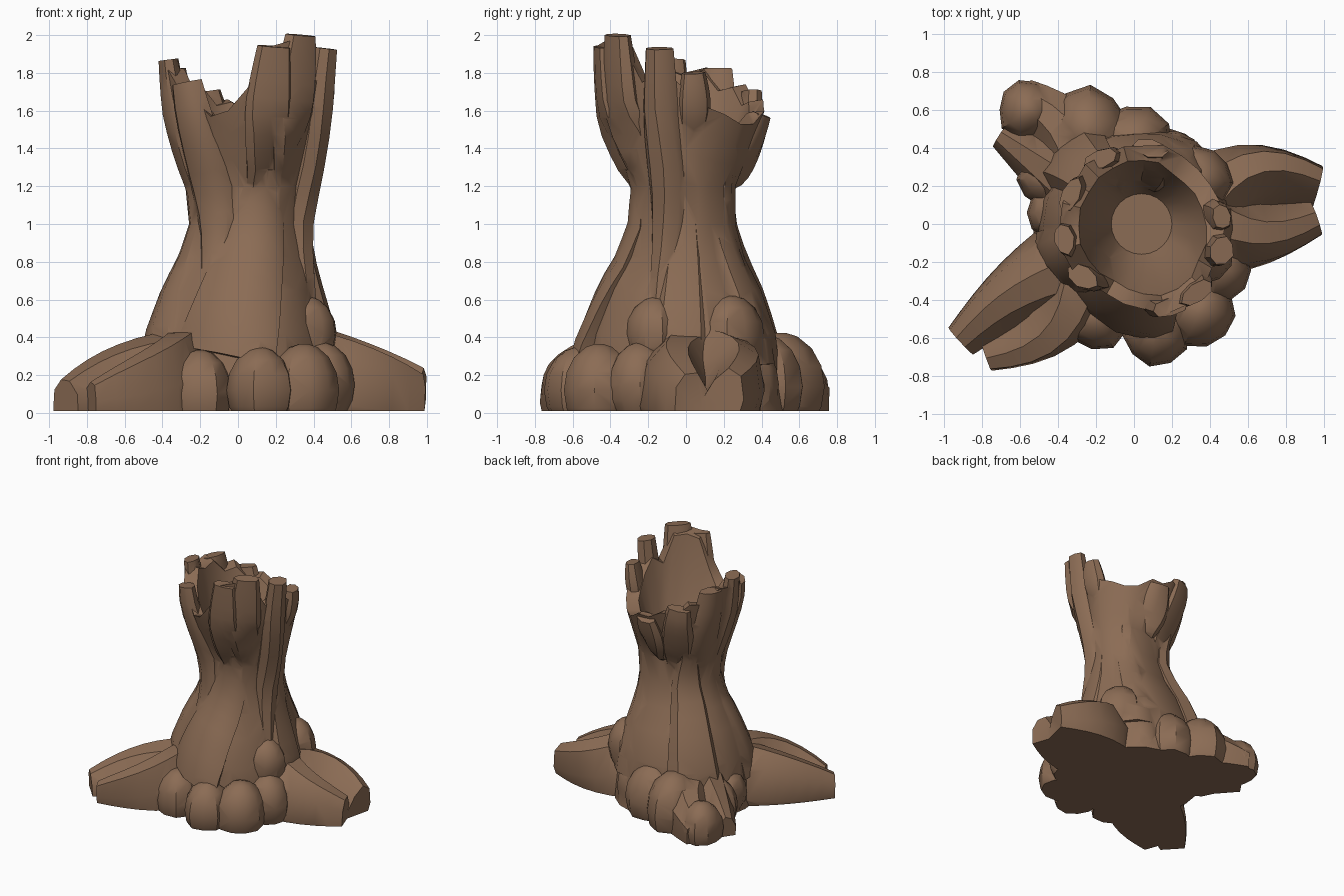
import bpy, bmesh, math, random
from mathutils import Vector

if "Cube" in bpy.data.objects:
    bpy.data.objects.remove(bpy.data.objects["Cube"])

random.seed(4)
bark = bpy.data.materials.new("bark")
bark.diffuse_color = (0.26, 0.15, 0.09, 1)
bark.use_nodes = True
bark.node_tree.nodes["Principled BSDF"].inputs["Base Color"].default_value = bark.diffuse_color
parts = bpy.data.collections.new("parts")
bpy.context.scene.collection.children.link(parts)


def make(name, rings, coll):
    """Closed loft through equal-sized rings, flat caps at both ends."""
    bm = bmesh.new()
    vs = [[bm.verts.new(p) for p in r] for r in rings]
    n = len(rings[0])
    for a, b in zip(vs, vs[1:]):
        for i in range(n):
            j = (i + 1) % n
            bm.faces.new((a[i], a[j], b[j], b[i]))
    bm.faces.new(vs[0][::-1])
    bm.faces.new(vs[-1])
    bmesh.ops.recalc_face_normals(bm, faces=bm.faces)
    me = bpy.data.meshes.new(name)
    bm.to_mesh(me)
    bm.free()
    ob = bpy.data.objects.new(name, me)
    coll.objects.link(ob)
    return ob


def strand(name, path, sides=9):
    """Ridged wood strand along (point, half width, half depth) stations."""
    ridge = [random.uniform(0.92, 1.08) for _ in range(sides)]
    rings = []
    for i, (p, w, h) in enumerate(path):
        t = (path[min(i + 1, len(path) - 1)][0] - path[max(i - 1, 0)][0]).normalized()
        up = Vector((0, 0, 1)) + Vector((p.x - 0.03, p.y, 0)).normalized() * 0.7
        up = (up - t * up.dot(t)).normalized()
        side = t.cross(up)
        rings.append([p + side * w * ridge[k] * math.cos(math.tau * k / sides)
                      + up * h * ridge[k] * math.sin(math.tau * k / sides) for k in range(sides)])
    make(name, rings, parts)


# Trunk profile: z, centre x, radius x, radius y
LEVELS = [(-0.1, 0, 0.54, 0.56), (0.42, 0.01, 0.48, 0.5), (0.65, 0.02, 0.41, 0.42), (0.82, 0.04, 0.35, 0.33),
          (1.0, 0.06, 0.31, 0.28), (1.2, 0.06, 0.33, 0.28), (1.6, 0.05, 0.41, 0.44), (2.1, 0.05, 0.47, 0.49)]
# Rim height every 15 degrees, anticlockwise from +x
RIM = [1.72, 1.62, 1.58, 1.53, 1.53, 1.6, 1.6, 1.66, 1.64, 1.74, 1.72, 1.83,
       1.8, 1.84, 1.74, 1.66, 1.57, 1.6, 1.72, 1.94, 1.97, 1.96, 1.75, 1.82]


def wall(a, z, inset=0):
    """Point on the trunk surface at angle a and height z."""
    k = max(i for i in range(len(LEVELS) - 1) if LEVELS[i][0] <= z)
    p, q = LEVELS[k], LEVELS[k + 1]
    u = (z - p[0]) / (q[0] - p[0])
    _, cx, rx, ry = [s + (e - s) * u for s, e in zip(p, q)]
    return Vector((cx + (rx - inset) * math.cos(a), -0.01 + (ry - inset) * math.sin(a), z))


# Hollow trunk: outside up to the ragged rim, then down to a small round floor
angles = [math.tau * i / 24 for i in range(24)]
groove = [random.uniform(-0.015, 0.02) for _ in angles]
rings = [[wall(a, l[0], g) for a, g in zip(angles, groove)] for l in LEVELS[:6]]
for f in (0.35, 0.7, 1):
    rings.append([wall(a, 1.2 + (r - 1.2) * f, g) for a, r, g in zip(angles, RIM, groove)])
for f in (0.98, 0.5, 0):
    ring = []
    for a, r in zip(angles, RIM):
        floor = Vector((0.04 + 0.16 * math.cos(a), 0.16 * math.sin(a), 1.2))
        ring.append(floor.lerp(wall(a, 1.2 + (r - 1.2) * f, 0.09), f ** 0.5))
    rings.append(ring)
stump = make("tree_stump", rings, bpy.context.scene.collection)

# Roots: tip x, tip y, sideways bend, tip half width, tip height
ROOTS = {
    "root_right_back": (0.965, 0.19, 0.11, 0.11, 0.21),
    "root_right_front": (0.955, 0.04, -0.07, 0.1, 0.19),
    "root_front_left": (-0.91, -0.62, -0.04, 0.1, 0.16),
    "root_front_left_side": (-0.78, -0.69, 0.1, 0.09, 0.14),
    "root_back_left": (-0.6, 0.66, -0.06, 0.12, 0.18),
    "root_back_left_side": (-0.7, 0.47, 0, 0.08, 0.15),
}
for name, (x, y, bend, w, h) in ROOTS.items():
    tip = Vector((x, y, 0))
    perp = Vector((-y, x, 0)).normalized()
    path = []
    for i in range(9):
        t = i / 8
        p = tip * (0.25 + 0.75 * t) + perp * bend * math.sin(math.pi * t)
        p.z = 0.03 + 0.04 * (1 - t)
        path.append((p, w + (0.27 - w) * (1 - t), h + (0.4 - h) * (1 - t * t)))
    strand(name, path)

# Rounded burls around the foot: x, y, z, radius
BURLS = [(0.12, -0.57, 0.12, 0.175), (-0.2, -0.49, 0.1, 0.18), (-0.42, -0.46, 0.08, 0.18),
         (0.35, -0.46, 0.12, 0.19), (0.45, -0.25, 0.15, 0.17), (0.37, -0.16, 0.42, 0.15),
         (0.35, 0.24, 0.4, 0.17), (0, 0.42, 0.14, 0.21), (-0.24, 0.5, 0.14, 0.22),
         (-0.42, 0.06, 0.15, 0.14), (-0.46, 0.24, 0.12, 0.16), (-0.56, 0.6, 0.1, 0.16),
         (0.2, 0.33, 0.15, 0.17)]
for n, (x, y, z, r) in enumerate(BURLS):
    step = math.pi / 8
    turn = random.random()
    bumps = [r * random.uniform(0.93, 1.07) for _ in range(10)]
    make(f"burl_{n}", [[Vector((x + b * math.sin(step * j) * math.cos(turn + math.tau * k / 10),
                                y + b * math.sin(step * j) * math.sin(turn + math.tau * k / 10),
                                z - 1.3 * r * math.cos(step * j))) for k, b in enumerate(bumps)]
                       for j in (1, 2, 3, 4, 5, 6, 7, 7.7)], parts)

# Strands on the trunk: top angle, bottom angle, top z, bottom z, half width, half depth
STRANDS = {
    "buttress_back_left": (132, 135, 1.35, 0.15, 0.21, 0.14),
    "buttress_front": (-72, -98, 1.3, 0.3, 0.27, 0.1),
    "buttress_right": (2, -2, 1.35, 0.2, 0.16, 0.09),
    "buttress_back_right": (48, 52, 1.5, 0.25, 0.15, 0.08),
    "buttress_left": (190, 205, 1.2, 0.25, 0.18, 0.08),
    "tooth_front": (-50, -55, 2.0, 1.15, 0.12, 0.065),
    "tooth_front_inner": (-71, -78, 1.94, 1.05, 0.12, 0.06),
    "spike_right": (-17, -20, 1.93, 0.4, 0.1, 0.08),
    "spike_right_back": (6, 8, 1.8, 1.4, 0.08, 0.06),
    "spike_left": (189, 192, 1.87, 0.95, 0.1, 0.065),
    "spike_front_left": (218, 242, 1.75, 0.6, 0.11, 0.07),
    "splinter_left": (158, 155, 1.82, 0.95, 0.12, 0.06),
    "splinter_back_left": (125, 115, 1.7, 1.0, 0.12, 0.06),
    "splinter_back": (85, 88, 1.58, 1.15, 0.12, 0.06),
}
for name, (a0, a1, z0, z1, w, h) in STRANDS.items():
    path = []
    for i in range(11):
        t = i / 10
        if name.startswith("buttress"):     # widens toward the foot
            ws, hs, inset = 0.3 + 0.8 * t, 0.35 + 0.7 * t, 0.03 + 0.02 * t
        else:                               # fades out at the lower end
            ws = hs = 0.8 + 0.35 * math.sin(math.pi * t) - 0.45 * t ** 3
            inset = 0.02 + 0.05 * t ** 2
        path.append((wall(math.radians(a0 + (a1 - a0) * t), z0 + (z1 - z0) * t, inset), w * ws, h * hs))
    strand(name, path, 8)

# Fuse every part into the stump
mod = stump.modifiers.new("fuse", 'BOOLEAN')
mod.operation, mod.solver, mod.operand_type, mod.collection = 'UNION', 'EXACT', 'COLLECTION', parts
bpy.context.view_layer.objects.active = stump
stump.select_set(True)
bpy.ops.object.modifier_apply(modifier="fuse")
for ob in list(parts.objects):
    bpy.data.objects.remove(ob)
bpy.data.collections.remove(parts)

# Cut flat at the ground
bm = bmesh.new()
bm.from_mesh(stump.data)
cut = bmesh.ops.bisect_plane(bm, geom=bm.verts[:] + bm.edges[:] + bm.faces[:], plane_co=(0, 0, 0.01),
                             plane_no=(0, 0, 1), clear_inner=True)["geom_cut"]
bmesh.ops.holes_fill(bm, edges=[e for e in cut if isinstance(e, bmesh.types.BMEdge)], sides=0)
bm.to_mesh(stump.data)
bm.free()
stump.data.materials.clear()
stump.data.materials.append(bark)
bpy.ops.object.shade_smooth_by_angle(angle=math.radians(38))
